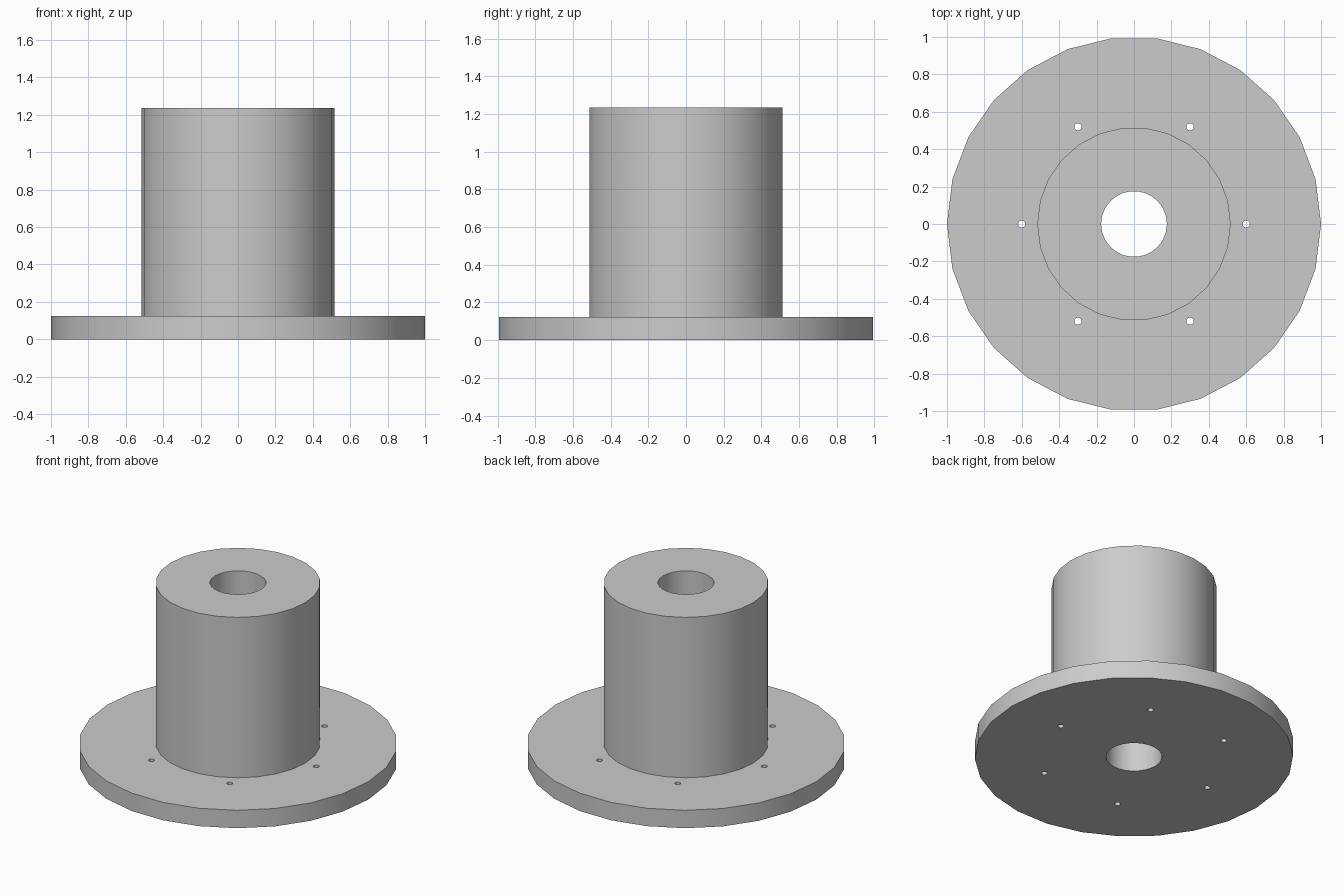
import bpy, bmesh
from math import cos, sin, tau, radians

SIDES = 26
FLANGE_R, FLANGE_H = 1.0, 0.124
HUB_R, TOP = 0.517, 1.236
BORE_R, BOLT_R, BOLT_CIRCLE = 0.176, 0.019, 0.6

cube = bpy.data.objects.get("Cube")
if cube:
    bpy.data.objects.remove(cube, do_unlink=True)

grey = bpy.data.materials.new("plain grey")
grey.use_nodes = True
color = (0.6, 0.6, 0.6, 1)
grey.diffuse_color = color
grey.node_tree.nodes["Principled BSDF"].inputs["Base Color"].default_value = color


def revolve(name, profile):
    """Sweep a closed (radius, height) profile round the z axis."""
    bm = bmesh.new()
    rings = [[bm.verts.new((r * cos(tau * i / SIDES), r * sin(tau * i / SIDES), z))
              for i in range(SIDES)] for r, z in profile]
    for k, ring in enumerate(rings):
        after = rings[(k + 1) % len(rings)]
        for i in range(SIDES):
            j = (i + 1) % SIDES
            bm.faces.new((ring[i], ring[j], after[j], after[i]))
    bmesh.ops.recalc_face_normals(bm, faces=bm.faces)
    mesh = bpy.data.meshes.new(name)
    bm.to_mesh(mesh)
    bm.free()
    mesh.materials.append(grey)
    obj = bpy.data.objects.new(name, mesh)
    bpy.context.collection.objects.link(obj)
    return obj


# Flange, hub and through bore as one turned body
body = revolve("flanged_hub", [
    (BORE_R, 0), (FLANGE_R, 0), (FLANGE_R, FLANGE_H),
    (HUB_R, FLANGE_H), (HUB_R, TOP), (BORE_R, TOP)])

# Cutter with six pins for the bolt holes
bm = bmesh.new()
for i in range(6):
    a = tau * i / 6
    pin = bmesh.ops.create_cone(bm, cap_ends=True, segments=SIDES,
                                radius1=BOLT_R, radius2=BOLT_R, depth=4 * FLANGE_H)
    bmesh.ops.translate(bm, verts=pin["verts"],
                        vec=(BOLT_CIRCLE * cos(a), BOLT_CIRCLE * sin(a), FLANGE_H / 2))
mesh = bpy.data.meshes.new("bolt_hole_cutter")
bm.to_mesh(mesh)
bm.free()
mesh.materials.append(grey)
cutter = bpy.data.objects.new("bolt_hole_cutter", mesh)
bpy.context.collection.objects.link(cutter)
cutter.hide_render = True

# Drill the holes, then discard the cutter
drill = body.modifiers.new("bolt_holes", 'BOOLEAN')
drill.operation = 'DIFFERENCE'
drill.solver = 'EXACT'
drill.object = cutter
bpy.ops.object.select_all(action='DESELECT')
body.select_set(True)
bpy.context.view_layer.objects.active = body
bpy.ops.object.modifier_apply(modifier=drill.name)
bpy.data.objects.remove(cutter, do_unlink=True)

# Smooth round walls with crisp rims
bpy.ops.object.shade_smooth_by_angle(angle=radians(30))
